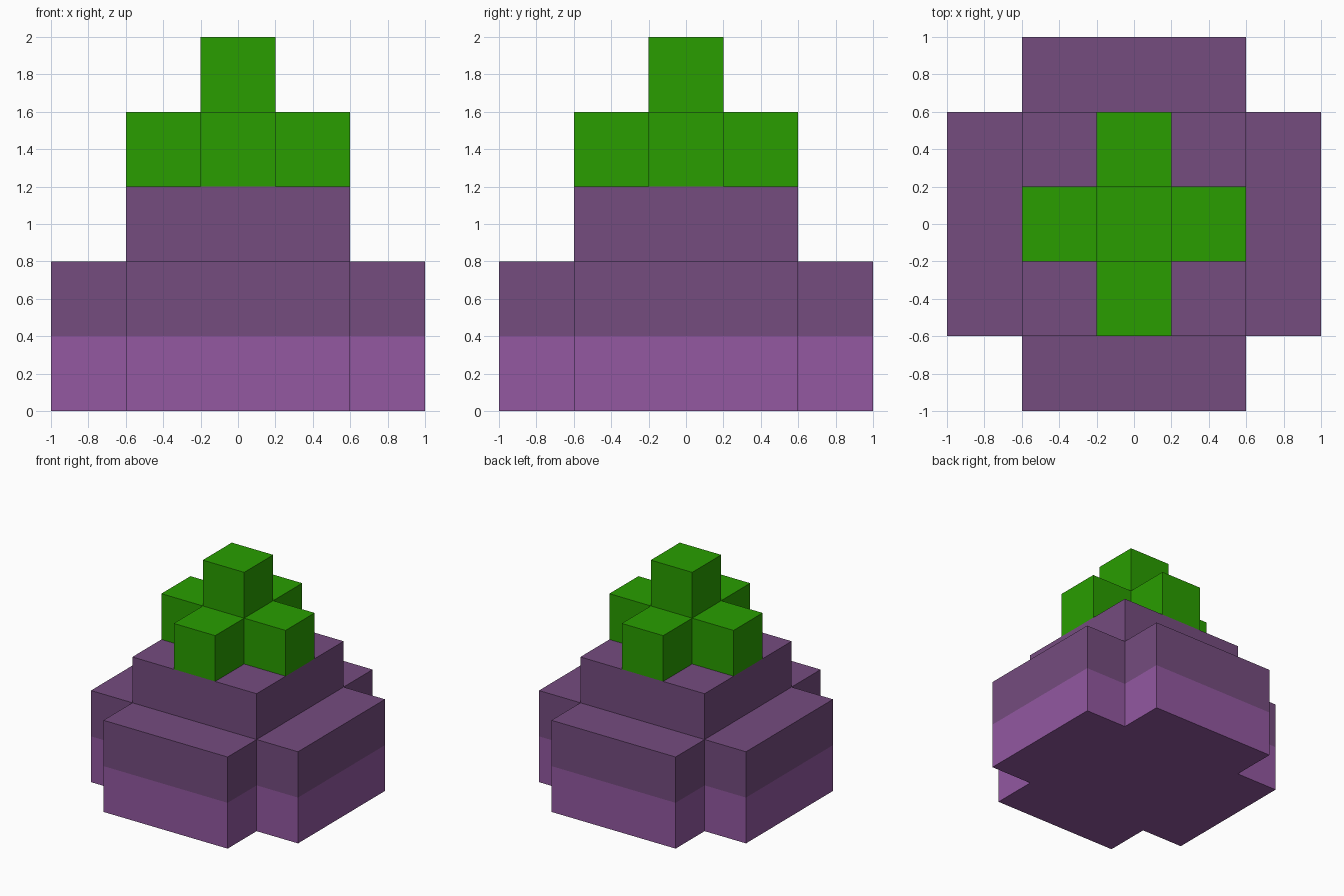
import bpy
import bmesh

cube = bpy.data.objects.get("Cube")
if cube:
    bpy.data.objects.remove(cube, do_unlink=True)


def linear(c):
    c /= 255
    return c / 12.92 if c <= 0.04045 else ((c + 0.055) / 1.055) ** 2.4


def material(name, rgb):
    mat = bpy.data.materials.new(name)
    colour = [linear(c) for c in rgb] + [1.0]
    mat.diffuse_color = colour
    mat.use_nodes = True
    bsdf = next(n for n in mat.node_tree.nodes if n.type == 'BSDF_PRINCIPLED')
    bsdf.inputs["Base Color"].default_value = colour
    return mat


def square(h):
    return [(-h, -h), (h, -h), (h, h), (-h, h)]


def cross(arm, h):
    """Plus-shaped outline, counter-clockwise: one corner notch turned four times."""
    points = []
    x_dir, y_dir = (1, 0), (0, 1)
    for _ in range(4):
        for a, b in ((arm, -h), (arm, h), (h, h)):
            points.append((a * x_dir[0] + b * y_dir[0], a * x_dir[1] + b * y_dir[1]))
        x_dir, y_dir = y_dir, (-x_dir[0], -x_dir[1])
    return points


def prism(name, outline, levels, mats):
    """Straight-sided solid with a ring of vertices at each level."""
    bm = bmesh.new()
    rings = [[bm.verts.new((x, y, z)) for x, y in outline] for z in levels]
    bm.faces.new(rings[0][::-1])
    bm.faces.new(rings[-1])
    n = len(outline)
    for low, high in zip(rings, rings[1:]):
        for i in range(n):
            j = (i + 1) % n
            bm.faces.new((low[i], low[j], high[j], high[i]))
    bm.normal_update()
    mesh = bpy.data.meshes.new(name)
    bm.to_mesh(mesh)
    bm.free()
    for mat in mats:
        mesh.materials.append(mat)
    obj = bpy.data.objects.new(name, mesh)
    bpy.context.scene.collection.objects.link(obj)
    return obj


dark_purple = material("dark purple", (117, 76, 127))
light_purple = material("light purple", (147, 88, 161))
green = material("leaf green", (41, 158, 0))

# Wide lower body, with the bottom half and underside lighter
body = prism("lower_body", cross(1.0, 0.6), (0, 0.4, 0.8), (dark_purple, light_purple))
for face in body.data.polygons:
    if face.center.z < 0.4:
        face.material_index = 1

# Square shoulder above the body
prism("upper_body", square(0.6), (0.8, 1.2), (dark_purple,))

# Leafy crown: a plus of blocks with one block on top
prism("leaf_crown", cross(0.6, 0.2), (1.2, 1.6), (green,))
prism("crown_tip", square(0.2), (1.6, 2.0), (green,))
